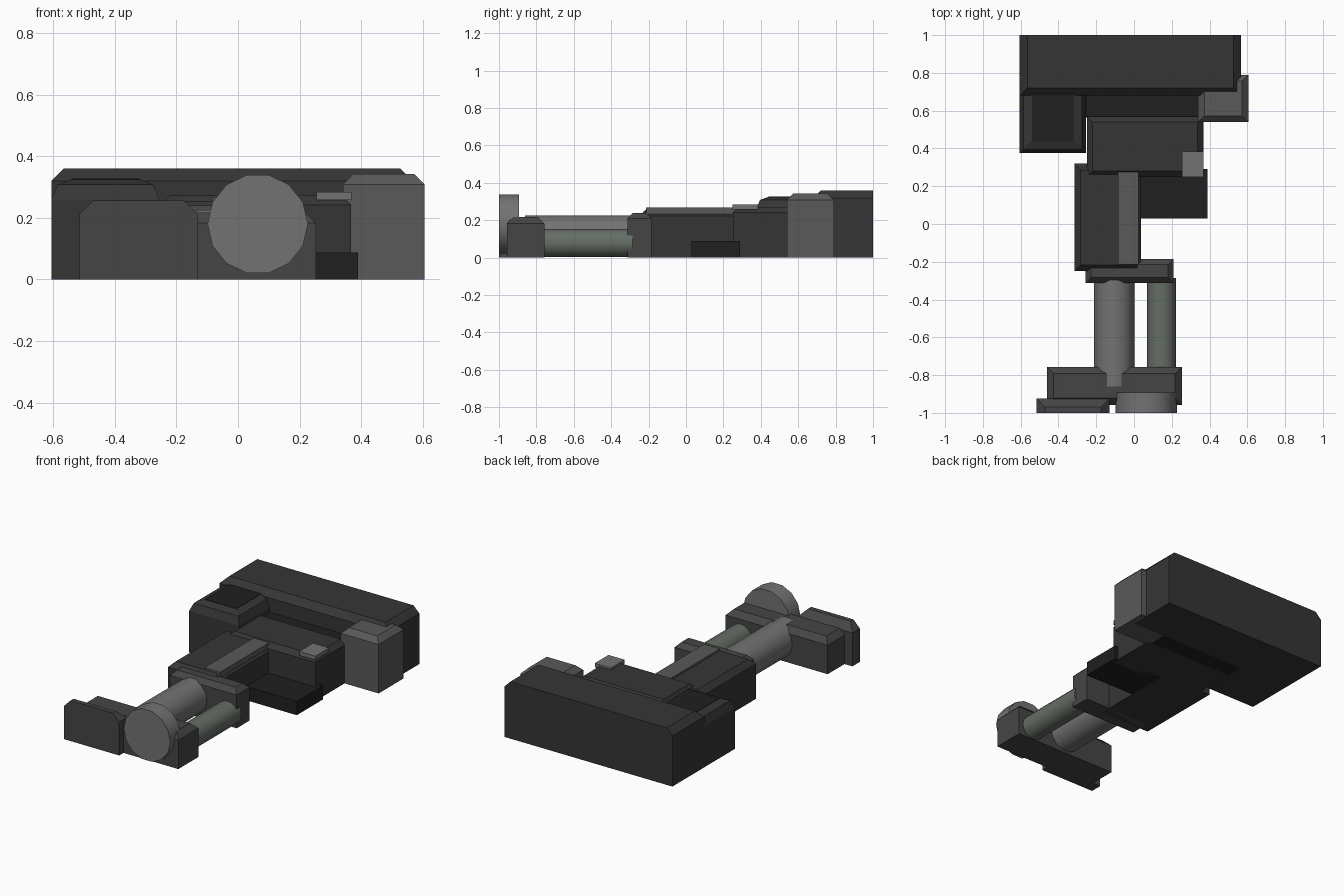
import bpy, bmesh, math
from mathutils import Matrix

if "Cube" in bpy.data.objects:
    bpy.data.objects.remove(bpy.data.objects["Cube"])


def mat(name, r, g=None, b=None):
    m = bpy.data.materials.new(name)
    m.diffuse_color = (r, g or r, b or r, 1)
    m.use_nodes = True
    m.node_tree.nodes["Principled BSDF"].inputs["Base Color"].default_value = m.diffuse_color
    return m


BLACK = mat("black", 0.014)
DARK = mat("dark_grey", 0.036)
MID = mat("mid_grey", 0.06)
LIGHT = mat("light_grey", 0.10)
METAL = mat("metal_grey", 0.17)
GREEN = mat("green_grey", 0.13, 0.15, 0.13)


def add(name, bm, material):
    bmesh.ops.recalc_face_normals(bm, faces=bm.faces)
    me = bpy.data.meshes.new(name)
    bm.to_mesh(me)
    bm.free()
    me.materials.append(material)
    ob = bpy.data.objects.new(name, me)
    bpy.context.collection.objects.link(ob)
    return ob


def block(name, x, y, tiers, material, flush=""):
    """Stack of rectangles (z, inset); sides named in flush (l r f b) stay upright."""
    bm = bmesh.new()
    rings = []
    for z, d in tiers:
        l, r, f, b = (0 if s in flush else d for s in "lrfb")
        x0, x1, y0, y1 = x[0] + l, x[1] - r, y[0] + f, y[1] - b
        rings.append([bm.verts.new((px, py, z)) for px, py in
                      ((x0, y0), (x1, y0), (x1, y1), (x0, y1))])
    for a, c in zip(rings, rings[1:]):
        for i in range(4):
            j = (i + 1) % 4
            bm.faces.new((a[i], a[j], c[j], c[i]))
    bm.faces.new(rings[0])
    bm.faces.new(rings[-1])
    return add(name, bm, material)


def rod(name, cx, cz, r, y, sides, turn, material):
    """Smooth-sided cylinder lying along y."""
    bm = bmesh.new()
    m = (Matrix.Translation((cx, sum(y) / 2, cz)) @ Matrix.Rotation(math.pi / 2, 4, 'X')
         @ Matrix.Rotation(turn, 4, 'Z'))
    bmesh.ops.create_cone(bm, cap_ends=True, segments=sides, radius1=r, radius2=r,
                          depth=y[1] - y[0], matrix=m)
    ob = add(name, bm, material)
    bpy.context.view_layer.objects.active = ob
    ob.select_set(True)
    bpy.ops.object.shade_smooth_by_angle(angle=math.radians(40))
    ob.select_set(False)


def cham(h, c):
    return [(0, 0), (h - c, 0), (h, c)]


# Rear housing and the blocks in front of it
block("rear_block", (-.605, .567), (.68, 1), cham(.36, .04), DARK, "b")
block("rear_left_block", (-.605, -.255), (.375, .69),
      [(0, 0), (.26, 0), (.308, .02), (.325, .065)], DARK, "b")
block("left_top_panel", (-.54, -.32), (.44, .69), [(.31, 0), (.327, 0)], BLACK)
block("rear_right_block", (.34, .605), (.54, .79), cham(.342, .033), LIGHT)
block("recessed_floor", (-.256, .345), (.565, .685), [(0, 0), (.23, 0)], BLACK)

# Middle section
block("middle_block", (-.25, .367), (.25, .57), cham(.272, .03), DARK)
block("raised_button", (.255, .368), (.248, .385), [(.258, 0), (.284, 0)], METAL)
block("side_slab", (.03, .39), (.03, .29), [(0, 0), (.088, 0)], BLACK)
block("body_block", (-.315, .037), (-.25, .32), cham(.255, .033), DARK)
block("body_strip", (-.085, .025), (-.215, .275), [(.23, 0), (.267, 0)], LIGHT)
block("waist_block", (-.257, .21), (-.313, -.185), cham(.24, .03), MID)

# Twin tubes
rod("main_tube", -.105, .12, .108, (-.86, -.285), 14, math.pi / 14, METAL)
rod("thin_tube", .146, .078, .077, (-.80, -.285), 14, math.pi / 14, GREEN)

# Front end
block("front_block", (-.46, .253), (-.957, -.757), cham(.218, .035), MID)
block("front_plate", (-.515, -.13), (-1, -.925), cham(.256, .045), MID, "f")
rod("front_disc", .064, .18, .163, (-1, -.893), 14, math.pi / 14, METAL)
